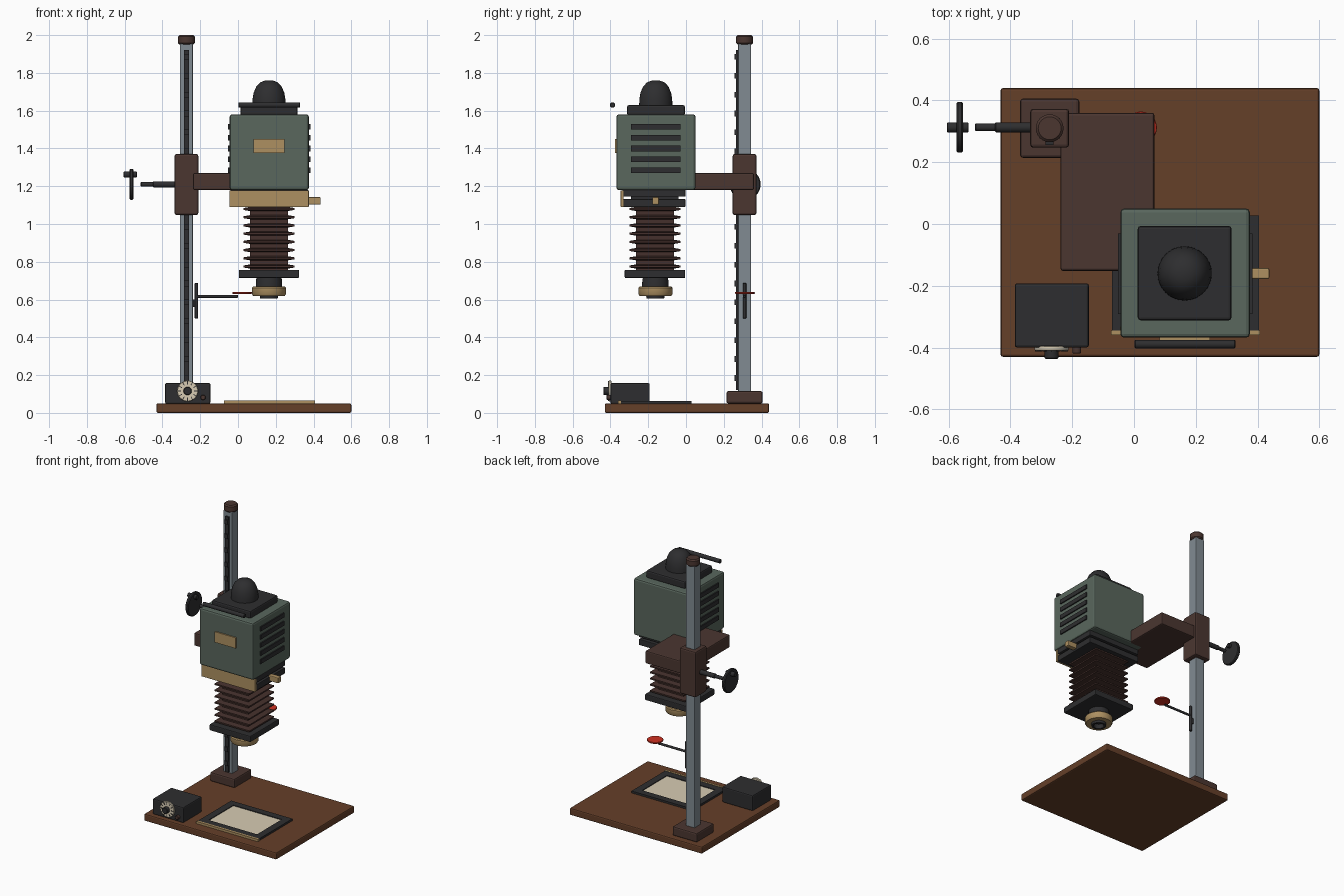
import bpy, bmesh, math
from mathutils import Matrix, Vector

if "Cube" in bpy.data.objects:
    bpy.data.objects.remove(bpy.data.objects["Cube"])


def material(name, rgb):
    m = bpy.data.materials.new(name)
    m.diffuse_color = (*rgb, 1)
    m.use_nodes = True
    m.node_tree.nodes["Principled BSDF"].inputs["Base Color"].default_value = m.diffuse_color
    return m


WOOD = material("brown wood", (0.13, 0.05, 0.022))
STEEL = material("grey steel", (0.22, 0.26, 0.29))
BLACK = material("soft black", (0.027, 0.027, 0.029))
UMBER = material("dark brown", (0.07, 0.037, 0.03))
GREEN = material("grey green", (0.10, 0.135, 0.11))
BRASS = material("dull brass", (0.42, 0.28, 0.12))
CREAM = material("cream", (0.68, 0.60, 0.45))
LEATHER = material("bellows brown", (0.06, 0.03, 0.025))
RED = material("filter red", (0.62, 0.03, 0.015))


def finish(bm, name, mat, smooth=False):
    bmesh.ops.recalc_face_normals(bm, faces=bm.faces)
    me = bpy.data.meshes.new(name)
    bm.to_mesh(me)
    bm.free()
    me.materials.append(mat)
    ob = bpy.data.objects.new(name, me)
    bpy.context.collection.objects.link(ob)
    if smooth:
        bpy.ops.object.select_all(action='DESELECT')
        ob.select_set(True)
        bpy.context.view_layer.objects.active = ob
        bpy.ops.object.shade_smooth_by_angle(angle=math.radians(40))
    return ob


def add_box(bm, x, y, z):
    """Add a box from (min, max) pairs."""
    size = [b - a for a, b in (x, y, z)]
    mid = [(a + b) / 2 for a, b in (x, y, z)]
    bmesh.ops.create_cube(bm, size=1, matrix=Matrix.Translation(mid) @ Matrix.Diagonal((*size, 1)))


def box(name, mat, x, y, z, bevel=0.0):
    bm = bmesh.new()
    add_box(bm, x, y, z)
    ob = finish(bm, name, mat)
    if bevel:
        mod = ob.modifiers.new("bevel", 'BEVEL')
        mod.width, mod.segments = bevel, 2
    return ob


def lathe(name, mat, origin, profile, axis='Z', n=32):
    """Spin (radius, height) points about an axis through origin."""
    bm = bmesh.new()
    rings = []
    for r, h in profile:
        if r == 0:
            rings.append([bm.verts.new((0, 0, h))] * n)
        else:
            rings.append([bm.verts.new((r * math.cos(2 * math.pi * i / n),
                                        r * math.sin(2 * math.pi * i / n), h)) for i in range(n)])
    for a, b in zip(rings, rings[1:]):
        for i in range(n):
            j = (i + 1) % n
            quad = list(dict.fromkeys((a[i], a[j], b[j], b[i])))
            bm.faces.new(quad)
    rot = Vector((0, 0, 1)).rotation_difference(
        Vector({'X': (1, 0, 0), 'Y': (0, 1, 0), 'Z': (0, 0, 1)}[axis])).to_matrix().to_4x4()
    bm.transform(Matrix.Translation(origin) @ rot)
    return finish(bm, name, mat, True)


def rod(name, mat, origin, r, a, b, axis='Z', n=24, c=0.003):
    """Solid cylinder from a to b along the axis with a small edge chamfer."""
    return lathe(name, mat, origin, [(0, a), (r - c, a), (r, a + c), (r, b - c), (r - c, b), (0, b)], axis, n)


# baseboard, column and rack
CX, CY = -0.273, 0.31
box("baseboard", WOOD, (-0.432, 0.6), (-0.43, 0.44), (0, 0.05), 0.008)
box("column_foot", UMBER, (CX - 0.096, CX + 0.096), (CY - 0.096, CY + 0.096), (0.05, 0.115), 0.01)
box("column", STEEL, (CX - 0.034, CX + 0.034), (CY - 0.034, CY + 0.034), (0.1, 1.955), 0.004)
rod("column_cap", UMBER, (CX, CY, 0), 0.045, 1.95, 2.0, c=0.008)
bm = bmesh.new()
add_box(bm, (CX - 0.013, CX + 0.013), (0.266, 0.28), (0.12, 1.92))
for i in range(18):
    z = 0.17 + i * 0.1
    add_box(bm, (CX - 0.013, CX + 0.013), (0.256, 0.27), (z, z + 0.03))
finish(bm, "rack", BLACK)

# carriage, support arm and height crank
box("carriage", UMBER, (CX - 0.063, CX + 0.063), (CY - 0.063, CY + 0.063), (1.048, 1.37), 0.01)
box("support_arm", UMBER, (-0.238, 0.066), (-0.152, 0.36), (1.18, 1.27), 0.008)
rod("crank_shaft", BLACK, (0, 0.313, 1.21), 0.012, -0.515, -0.3, 'X')
rod("crank_collar", BLACK, (0, 0.313, 1.21), 0.016, -0.45, -0.3, 'X')
rod("crank_wheel", BLACK, (0, 0.313, 1.21), 0.082, -0.575, -0.553, 'X', 40, 0.005)
rod("crank_knob", BLACK, (0, 0.313, 1.262), 0.016, -0.606, -0.535, 'X')

# lamp house with vents, plate, top cover and handle
HX, HY = 0.164, -0.16
box("lamp_house", GREEN, (-0.044, 0.375), (-0.368, 0.05), (1.18, 1.58), 0.012)
bm = bmesh.new()
for side in (-0.044, 0.375):
    for i in range(5):
        z = 1.285 + i * 0.0575
        add_box(bm, (side - 0.008, side + 0.008), (-0.292, -0.03), (z - 0.015, z + 0.015))
finish(bm, "cooling_vents", BLACK)
box("front_plate", BRASS, (0.082, 0.246), (-0.377, -0.36), (1.375, 1.45))
box("lamp_cover", BLACK, (HX - 0.152, HX + 0.152), (-0.312, -0.006), (1.575, 1.63), 0.01)
lathe("lamp_dome", BLACK, (HX, HY, 0),
      [(0, 1.62), (0.088, 1.62), (0.087, 1.66), (0.081, 1.695), (0.067, 1.728),
       (0.046, 1.75), (0.022, 1.759), (0, 1.761)])
rod("lamp_handle", BLACK, (0, -0.389, 1.63), 0.014, 0.002, 0.328, 'X')

# negative carrier
for name, z in (("upper", (1.145, 1.182)), ("lower", (1.09, 1.132))):
    box(name + "_carrier_plate", BLACK, (-0.04, 0.37), (-0.336, -0.003), z, 0.004)
box("film_holder", BLACK, (0.01, 0.32), (-0.29, -0.04), (1.12, 1.16))
box("carrier_front", BRASS, (-0.045, 0.375), (-0.346, -0.33), (1.09, 1.178), 0.003)
box("carrier_tab", BRASS, (0.36, 0.438), (-0.178, -0.143), (1.103, 1.142), 0.005)

# bellows: square pleats around a narrow core
bm = bmesh.new()
levels = []
for i in range(8):
    z = 0.768 + i * 0.0435
    levels += [(0.1, z - 0.012), (0.1, z - 0.004), (0.136, z + 0.002), (0.136, z + 0.012), (0.1, z + 0.018)]
levels.append((0.1, 1.095))
rings = [[bm.verts.new((HX + sx * h, -0.164 + sy * h, z))
          for sx, sy in ((-1, -1), (1, -1), (1, 1), (-1, 1))] for h, z in levels]
for a, b in zip(rings, rings[1:]):
    for i in range(4):
        j = (i + 1) % 4
        bm.faces.new((a[i], a[j], b[j], b[i]))
bm.faces.new(rings[0])
bm.faces.new(rings[-1])
finish(bm, "bellows", LEATHER)

# lens board and lens
box("lens_board", BLACK, (HX - 0.16, HX + 0.16), (-0.325, -0.004), (0.714, 0.757), 0.006)
LENS = (HX, -0.162, 0)
lathe("lens_mount", BLACK, LENS, [(0, 0.72), (0.066, 0.72), (0.07, 0.69), (0.07, 0.66), (0, 0.66)])
lathe("aperture_ring", BRASS, LENS,
      [(0.05, 0.668), (0.084, 0.668), (0.09, 0.662), (0.09, 0.628), (0.084, 0.62), (0.045, 0.62), (0.045, 0.668), (0.05, 0.668)])
lathe("lens_barrel", BLACK, LENS,
      [(0, 0.65), (0.03, 0.635), (0.034, 0.605), (0.046, 0.605), (0.05, 0.625), (0.05, 0.66), (0, 0.66)])

# swing-in red filter
rod("filter_post", BLACK, (-0.22, CY, 0), 0.009, 0.5, 0.688)
box("filter_bracket", BLACK, (-0.25, -0.215), (CY - 0.006, CY + 0.006), (0.56, 0.6))
rod("filter_arm", BLACK, (0, CY, 0.617), 0.008, -0.225, 0.0, 'X')
rod("red_filter", RED, (0.022, 0.312, 0), 0.052, 0.63, 0.64, c=0.002, n=40)

# easel with paper and brass rule
bm = bmesh.new()
for x, y in (((-0.072, 0.405), (-0.345, -0.295)), ((-0.072, 0.405), (-0.02, 0.028)),
             ((-0.072, -0.022), (-0.345, 0.028)), ((0.355, 0.405), (-0.345, 0.028))):
    add_box(bm, x, y, (0.048, 0.064))
finish(bm, "easel_frame", BLACK)
box("photo_paper", CREAM, (-0.03, 0.36), (-0.3, -0.01), (0.048, 0.059))
box("easel_rule", BRASS, (-0.075, 0.408), (-0.36, -0.344), (0.048, 0.066))

# exposure timer with dial
box("timer_case", BLACK, (-0.386, -0.146), (-0.4, -0.192), (0.048, 0.158), 0.008)
TX, TZ = -0.267, 0.116
rod("timer_dial", CREAM, (TX, 0, TZ), 0.055, -0.41, -0.395, 'Y', 40, 0.002)
bm = bmesh.new()
for i in range(12):
    tick = Matrix.Translation((TX, -0.411, TZ)) @ Matrix.Rotation(i * math.pi / 6, 4, 'Y') \
        @ Matrix.Translation((0, 0, 0.044)) @ Matrix.Diagonal((0.004, 0.004, 0.018, 1))
    bmesh.ops.create_cube(bm, size=1, matrix=tick)
finish(bm, "dial_marks", BLACK)
rod("timer_knob", BLACK, (TX, 0, TZ), 0.022, -0.437, -0.4, 'Y')
rod("timer_button", UMBER, (-0.185, 0, 0.082), 0.014, -0.42, -0.395, 'Y')
